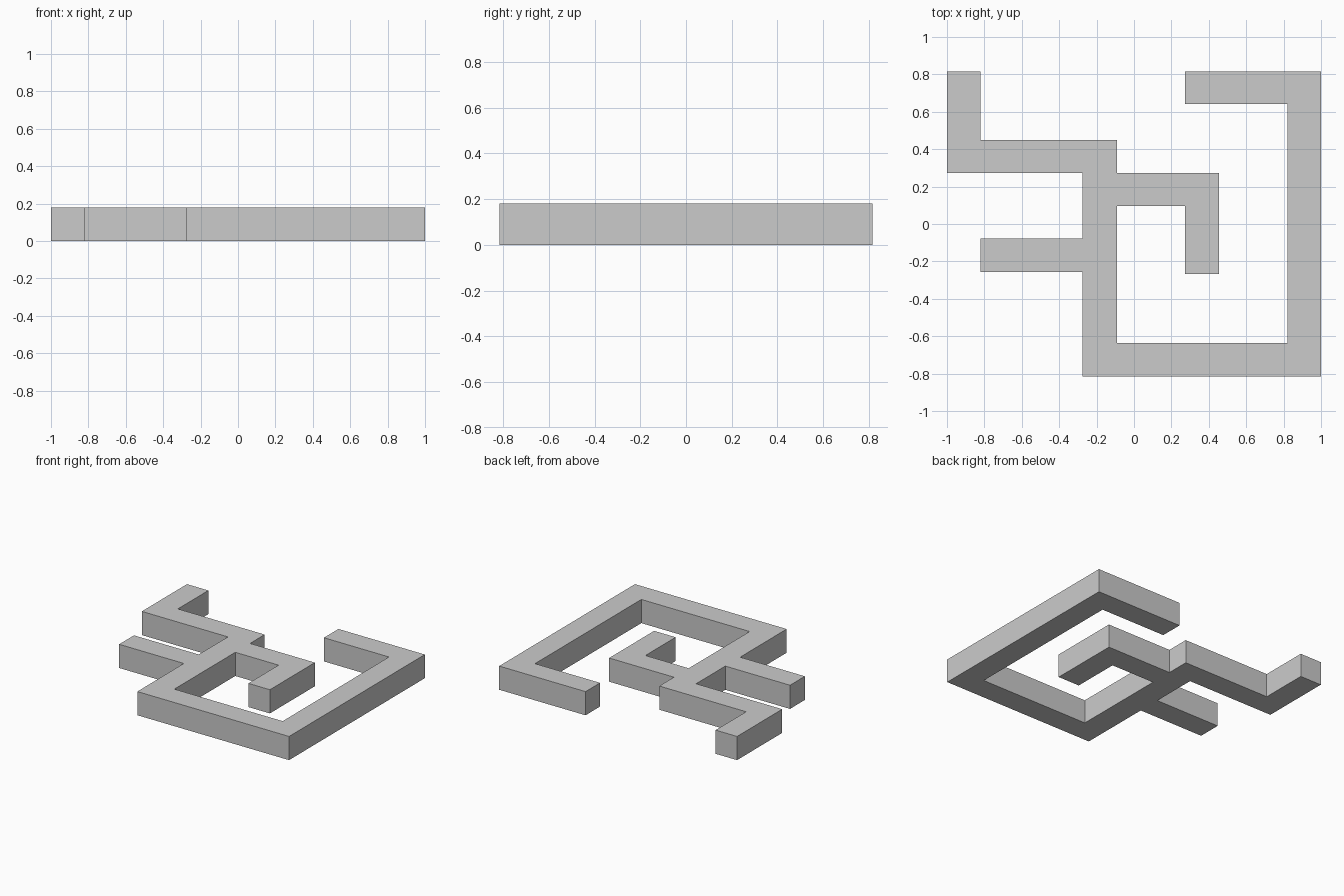
import bpy, bmesh

if "Cube" in bpy.data.objects:
    bpy.data.objects.remove(bpy.data.objects["Cube"])

HEIGHT = 0.18

# Plan outline of the branching bar, counter-clockwise from the front left corner
outline = [
    (-0.276, -0.815), (1.0, -0.815), (1.0, 0.815), (0.274, 0.815),       # outer frame
    (0.274, 0.641), (0.821, 0.641), (0.821, -0.636), (-0.09, -0.636),    # inner frame
    (-0.09, 0.096), (0.274, 0.096), (0.274, -0.267), (0.455, -0.267),    # inner hook
    (0.455, 0.273), (-0.09, 0.273), (-0.09, 0.449), (-0.82, 0.449),      # step to left arm
    (-0.82, 0.815), (-1.0, 0.815), (-1.0, 0.273), (-0.276, 0.273),       # left arm
    (-0.276, -0.078), (-0.82, -0.078), (-0.82, -0.256), (-0.276, -0.256),  # short stub
]

# Extrude the outline into a flat slab
bm = bmesh.new()
base = bm.faces.new([bm.verts.new((x, y, 0)) for x, y in outline])
side = bmesh.ops.extrude_face_region(bm, geom=[base], use_keep_orig=True)
top = [v for v in side["geom"] if isinstance(v, bmesh.types.BMVert)]
bmesh.ops.translate(bm, verts=top, vec=(0, 0, HEIGHT))
bmesh.ops.recalc_face_normals(bm, faces=bm.faces)

mesh = bpy.data.meshes.new("maze_bar")
bm.to_mesh(mesh)
bm.free()
bpy.context.collection.objects.link(bpy.data.objects.new("maze_bar", mesh))
